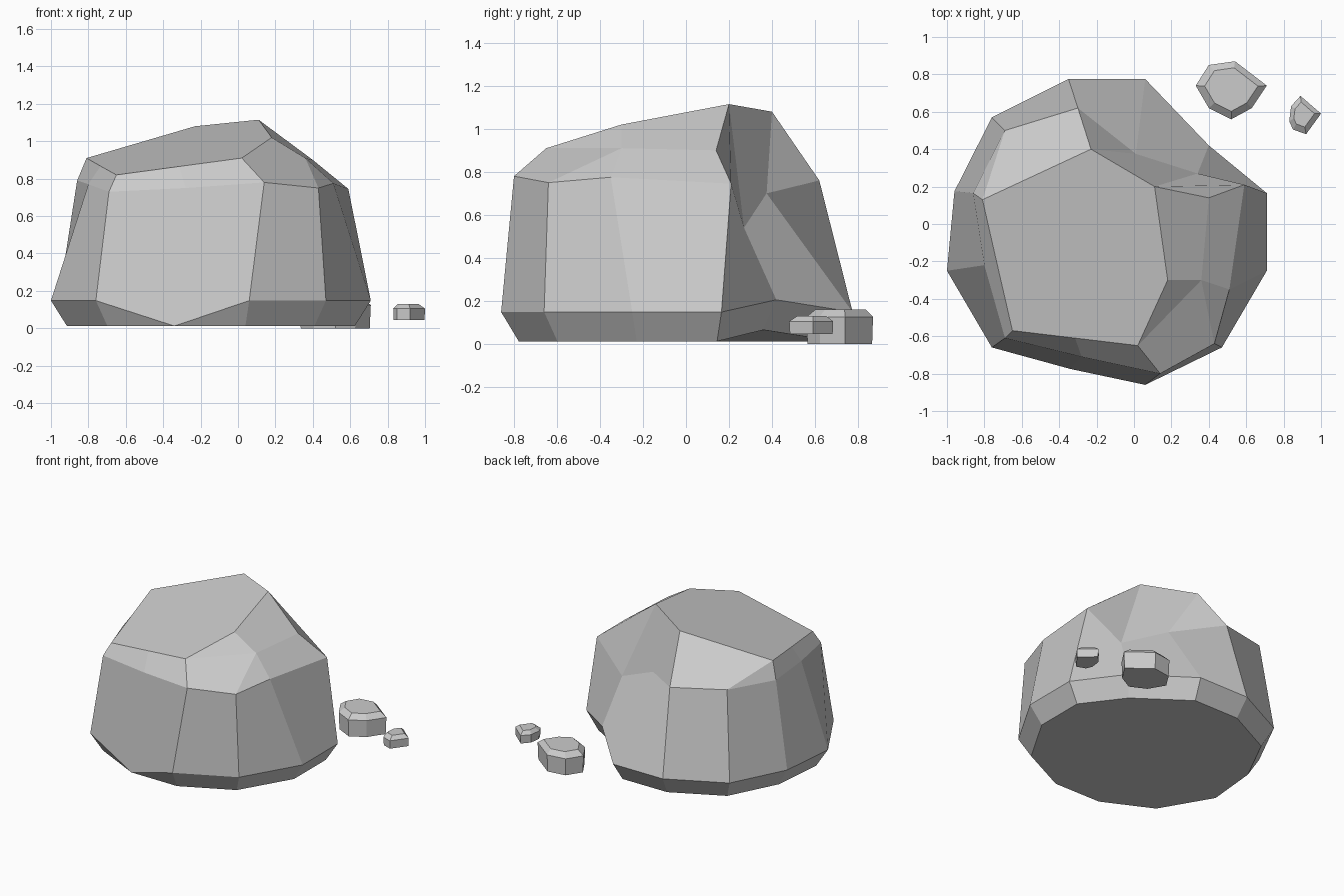
import bpy, bmesh

if "Cube" in bpy.data.objects:
    bpy.data.objects.remove(bpy.data.objects["Cube"])


def add_stone(name, rings, caps):
    """Loft stacked rings of equal length, close the base, then fill the caps."""
    bm = bmesh.new()
    loops = [[bm.verts.new(p) for p in ring] for ring in rings]
    n = len(loops[0])
    for low, high in zip(loops, loops[1:]):
        for i in range(n):
            j = (i + 1) % n
            bm.faces.new((low[i], low[j], high[j], high[i]))
    bm.faces.new(loops[0][::-1])
    for cap in caps:
        bm.faces.new([loops[-1][c] if isinstance(c, int) else bm.verts.new(c) for c in cap])
    bmesh.ops.remove_doubles(bm, verts=bm.verts, dist=0.001)
    bmesh.ops.recalc_face_normals(bm, faces=bm.faces)
    mesh = bpy.data.meshes.new(name)
    bm.to_mesh(mesh)
    bm.free()
    obj = bpy.data.objects.new(name, mesh)
    bpy.context.collection.objects.link(obj)
    return obj


def scaled(outline, centre, s, z):
    cx, cy = centre
    return [(cx + (x - cx) * s, cy + (y - cy) * s, z) for x, y in outline]


# Boulder: widest outline near the ground, tapering under to the base
outline = [(-1, -.25), (-.76, -.66), (-.34, -.775), (.06, -.86), (.47, -.66), (.71, -.25),
           (.71, .165), (.40, .42), (.06, .775), (-.35, .775), (-.76, .57), (-.96, .175)]
skirt = [(x, y, .148) for x, y in outline]
base = scaled(outline, (-.145, -.04), .9, .012)
skirt[2] = base[2] = (-.34, -.775, .012)      # front panel runs down to the base
skirt[7] = (.40, .42, .205)                   # notch at the back right
base[7] = (.35, .36, .065)

# Boulder: shoulder and crown rings (repeated corners collapse to triangles)
shoulder = [(-.80, -.22, .77), (-.69, -.61, .73), (-.28, -.71, .75), (.14, -.80, .78),
            (.43, -.64, .75), (.51, -.35, .775), (.59, .21, .745), (.34, .27, .54),
            (.01, .375, .70), (-.30, .62, .76), (-.69, .50, .80), (-.86, .165, .79)]
left, right, ridge, back = (-.81, .13, .91), (.36, -.30, .91), (.11, .20, 1.115), (-.23, .40, 1.08)
crown = [(-.735, -.20, .867), (-.65, -.57, .82), (-.315, -.61, .865), (.02, -.65, .91),
         right, right, (.40, .14, .90), ridge, back, back, left, left]
brow = (.18, -.30, 1.02)
add_stone("boulder", [base, skirt, shoulder, crown],
          [(0, 1, 2, 3, brow, 7, 8, 10), (3, 5, brow), (brow, 5, 6, 7)])

# Pebbles: straight sides with a bevelled top
pebbles = {
    "large_pebble": ([(.33, .74), (.40, .62), (.52, .56), (.63, .62), (.71, .74), (.54, .87), (.40, .85)],
                     (.52, .73), .75, (0, .125, .16)),
    "small_pebble": ([(.83, .55), (.85, .505), (.92, .48), (1, .59), (.89, .685), (.84, .63)],
                     (.90, .59), .65, (.045, .105, .13)),
}
for name, (edge, centre, top, heights) in pebbles.items():
    rings = [scaled(edge, centre, s, z) for s, z in zip((.97, 1, top), heights)]
    add_stone(name, rings, [range(len(edge))])
